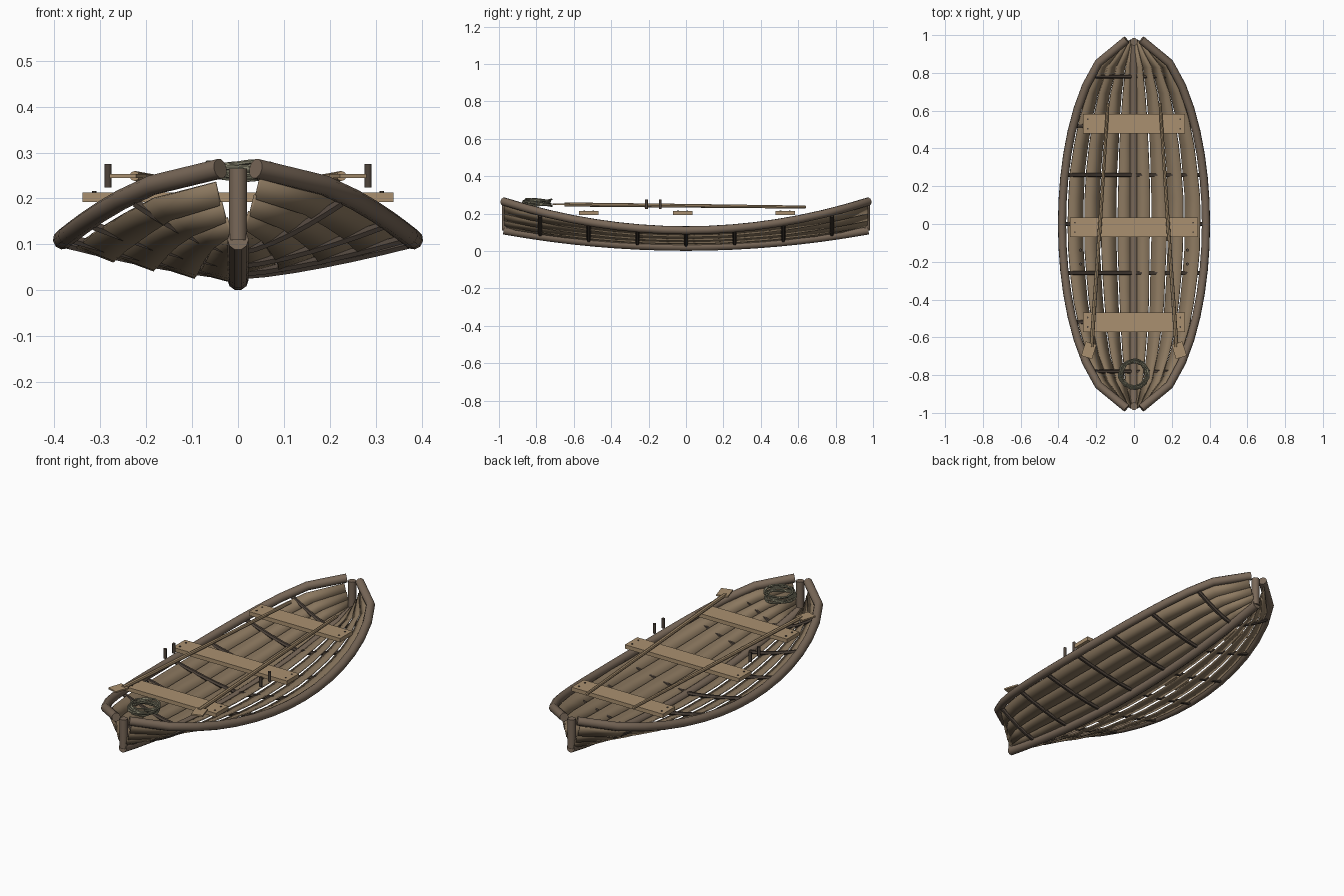
import bpy, bmesh, math, random
from mathutils import Vector

if "Cube" in bpy.data.objects:
    bpy.data.objects.remove(bpy.data.objects["Cube"])
random.seed(4)

def mat(name, rgb):
    m = bpy.data.materials.new(name)
    m.diffuse_color = (*rgb, 1)
    m.use_nodes = True
    m.node_tree.nodes["Principled BSDF"].inputs["Base Color"].default_value = m.diffuse_color
    return m

RAIL = mat("rail_wood", (0.19, 0.138, 0.098))
PLANK = mat("plank_wood", (0.27, 0.195, 0.12))
SEAT = mat("seat_wood", (0.40, 0.28, 0.16))
DARK = mat("dark_wood", (0.075, 0.056, 0.043))
ROPE = mat("rope", (0.23, 0.22, 0.15))

# Hull shape: half width, keel line and rail line along y
def half(y, w):
    return max(0.03, w * math.sqrt(max(0, 1 - (y / 0.98) ** 2)))

def keel_z(y):
    return 0.038 + 0.085 * y * y

def rail_z(y):
    return 0.105 + 0.15 * y * y

def hull(s, y, side, dz=0.0, w=0.355):
    z = keel_z(y) + (rail_z(y) - keel_z(y)) * s ** 1.4
    return Vector((side * s * half(y, w), y, z + dz))

def finish(ob, material, smooth):
    ob.data.materials.append(material)
    bpy.ops.object.select_all(action='DESELECT')
    ob.select_set(True)
    bpy.context.view_layer.objects.active = ob
    if smooth:
        bpy.ops.object.shade_smooth_by_angle(angle=math.radians(40))
    return ob

def mesh_object(name, bm, material, smooth=False):
    bmesh.ops.recalc_face_normals(bm, faces=bm.faces)
    me = bpy.data.meshes.new(name)
    bm.to_mesh(me)
    bm.free()
    ob = bpy.data.objects.new(name, me)
    bpy.context.collection.objects.link(ob)
    return finish(ob, material, smooth)

def tube(name, pts, radius, material, res=3, radii=None):
    cu = bpy.data.curves.new(name, 'CURVE')
    cu.dimensions = '3D'
    cu.bevel_depth = radius
    cu.bevel_resolution = res
    cu.use_fill_caps = True
    sp = cu.splines.new('POLY')
    sp.points.add(len(pts) - 1)
    for i, p in enumerate(pts):
        sp.points[i].co = (*p, 1)
        sp.points[i].radius = radii[i] if radii else 1
    ob = bpy.data.objects.new(name, cu)
    bpy.context.collection.objects.link(ob)
    bpy.ops.object.select_all(action='DESELECT')
    ob.select_set(True)
    bpy.context.view_layer.objects.active = ob
    bpy.ops.object.convert(target='MESH')
    return finish(bpy.context.view_layer.objects.active, material, True)

def box(name, center, size, material, rot=0.0):
    bm = bmesh.new()
    bmesh.ops.create_cube(bm, size=1)
    bmesh.ops.scale(bm, vec=size, verts=bm.verts)
    ob = mesh_object(name, bm, material)
    ob.location = center
    ob.rotation_euler[2] = rot
    return ob

# Keel and stem posts
ys = [-0.975 + 1.95 * i / 16 for i in range(17)]
tube("keel", [(0, y, 0.023 + 0.092 * y * y) for y in ys], 0.023, RAIL)
for end in (-1, 1):
    tube("stem_post", [(0, end * 0.965, 0.11), (0, end * 0.965, 0.265)], 0.02, RAIL)

for side, label in ((-1, "left"), (1, "right")):
    # Gunwale rail
    tube(label + "_gunwale", [(side * half(y, 0.381), y, 0.111 + 0.162 * y * y)
                              for y in ys], 0.022, RAIL)
    # Lapped hull planks, four per side
    for k in range(4):
        bm = bmesh.new()
        s0, s1 = k / 4 + 0.012, (k + 1) / 4 - 0.012
        rows = []
        for i in range(15):
            y = -0.97 + 1.94 * i / 14
            wob = random.uniform(-0.006, 0.006)
            d0, d1 = (-0.020, -0.008) if side < 0 else (-0.006, 0.006)
            rows.append([bm.verts.new(hull(max(0.01, s0 + wob), y, side, d0)),
                         bm.verts.new(hull(s1 + wob, y, side, d1))])
        for a, b in zip(rows, rows[1:]):
            bm.faces.new((a[0], a[1], b[1], b[0]))
        ob = mesh_object(f"{label}_plank_{k + 1}", bm, PLANK, True)
        mod = ob.modifiers.new("thickness", 'SOLIDIFY')
        mod.thickness = 0.007
        mod.offset = 0

# Ribs across the hull
for i in range(7):
    y = -0.78 + 0.26 * i
    pts = [hull(abs(j) / 6, y, 1 if j > 0 else -1, -0.005, 0.37) for j in range(-6, 7)]
    tube("rib", pts, 0.011, DARK, 1)

# Seats with nail heads
for y, w in ((0.53, 0.27), (-0.018, 0.338), (-0.52, 0.27)):
    box("seat", (0, y, 0.203), (2 * w, 0.104, 0.021), SEAT)
    for x in (-w + 0.025, w - 0.025):
        for dy in (-0.025, 0.025):
            tube("nail", [(x, y + dy, 0.205), (x, y + dy, 0.2165)], 0.005, DARK, 1)

# Oars with blades, and oar pins
for side in (-1, 1):
    tube("oar_shaft", [(side * 0.138, 0.64, 0.235), (side * 0.18, 0.0, 0.242),
                       (side * 0.225, -0.65, 0.249)], 0.01, SEAT, 2, (0.8, 1, 1.1))
    box("oar_blade", (side * 0.239, -0.668, 0.249), (0.06, 0.08, 0.008), SEAT, side * 0.3)
    for y in (-0.212, -0.138):
        tube("oar_pin", [(side * 0.283, y, 0.224), (side * 0.283, y, 0.275)], 0.008, DARK)

# Coiled rope on the bow
pts = []
for i in range(6 * 28 + 1):
    a = 2 * math.pi * i / 28
    r = 0.07 + 0.008 * math.sin(a * 0.83) + random.uniform(-0.003, 0.003)
    pts.append((r * math.cos(a), -0.795 + r * math.sin(a),
                0.242 + 0.036 * i / 168 + 0.003 * math.sin(a * 3.3)))
tube("rope_coil", pts, 0.005, ROPE, 1)
